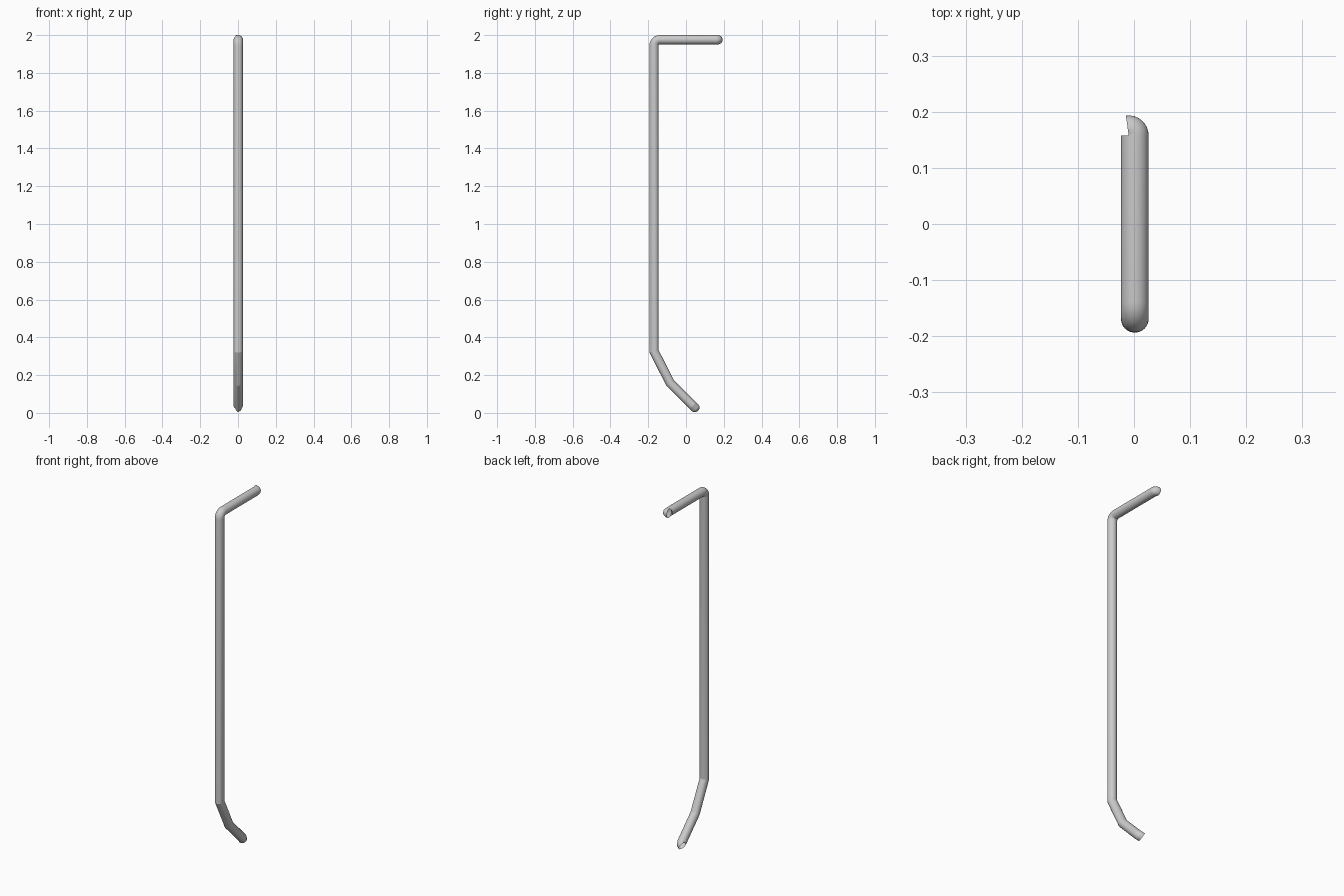
import bpy, bmesh, math
from mathutils import Vector

if "Cube" in bpy.data.objects:
    bpy.data.objects.remove(bpy.data.objects["Cube"])

R, SIDES, X0 = 0.0245, 32, 0.0015


def arc(center, a, b, r, start, end, steps):
    """Points and tangents on a circular bend in the plane of unit vectors a, b."""
    out = []
    for i in range(steps + 1):
        t = math.radians(start + (end - start) * i / steps)
        p = center + r * (math.cos(t) * a + math.sin(t) * b)
        out.append((p, -math.sin(t) * a + math.cos(t) * b, 1.0))
    return out


def sweep_tube(name, stations):
    """Open tube through (centre, tangent, mitre scale) stations."""
    bm = bmesh.new()
    u, last, prev = Vector((1, 0, 0)), stations[0][1].normalized(), None
    for p, t, s in stations:
        t = t.normalized()
        u = last.rotation_difference(t) @ u
        u = (u - t * u.dot(t)).normalized()
        v = t.cross(u)
        ring = []
        for k in range(SIDES):
            a = 2 * math.pi * k / SIDES
            ring.append(bm.verts.new(p + R * (math.cos(a) * u + s * math.sin(a) * v)))
        if prev:
            for k in range(SIDES):
                j = (k + 1) % SIDES
                bm.faces.new((prev[k], prev[j], ring[j], ring[k]))
        prev, last = ring, t
    me = bpy.data.meshes.new(name)
    bm.to_mesh(me)
    bm.free()
    ob = bpy.data.objects.new(name, me)
    bpy.context.collection.objects.link(ob)
    bpy.context.view_layer.objects.active = ob
    ob.select_set(True)
    bpy.ops.object.shade_smooth_by_angle(angle=math.radians(16))
    ob.select_set(False)


X, Y, Z = Vector((1, 0, 0)), Vector((0, 1, 0)), Vector((0, 0, 1))

# bottom tip, turning to the left and down
st = [(Vector((-0.011, 0.048, 0.026)), Vector((0.85, -0.2, 0.45)), 1),
      (Vector((-0.004, 0.045, 0.029)), Vector((0.6, -0.45, 0.62)), 1),
      (Vector((X0, 0.037, 0.037)), Vector((0, -0.72, 0.69)), 1)]

# kinked foot and long upright, mitred at each kink
pts = [Vector((X0, 0.037, 0.037)), Vector((X0, -0.084, 0.158)),
       Vector((X0, -0.169, 0.326)), Vector((X0, -0.169, 1.9))]
for i in (1, 2):
    d0 = (pts[i] - pts[i - 1]).normalized()
    d1 = (pts[i + 1] - pts[i]).normalized()
    st.append((pts[i], d0 + d1, 1 / math.cos(d0.angle(d1) / 2)))

# rounded bend at the top of the upright
st += arc(Vector((X0, -0.139, 1.9455)), -Y, Z, 0.03, 0, 90, 8)

# hooked end of the upper arm, turning to the left
st += arc(Vector((X0 - 0.011, 0.158, 1.9755)), X, Y, 0.011, 0, 98, 8)

sweep_tube("bent_pipe", st)
